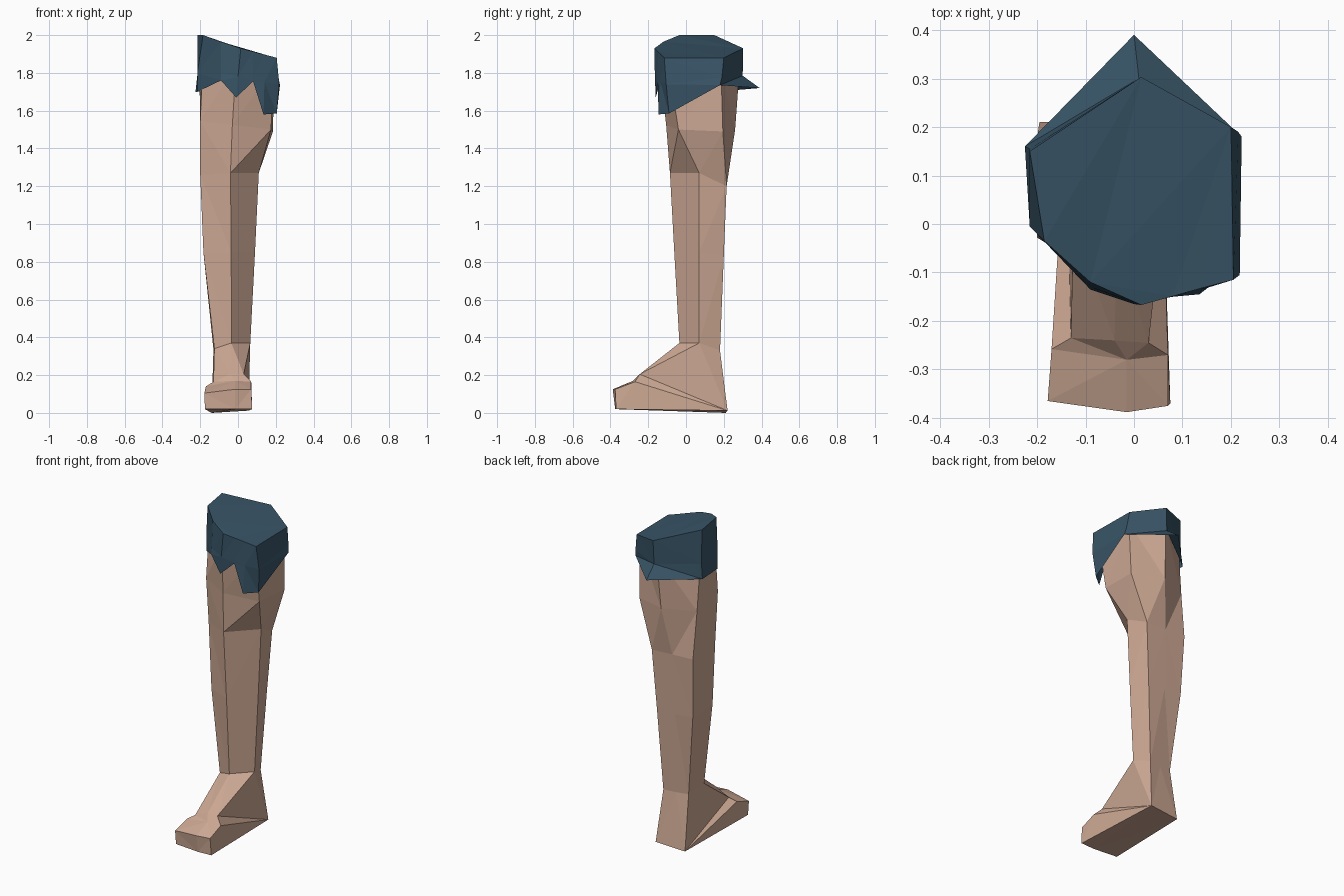
import bpy, bmesh


def material(name, rgb):
    m = bpy.data.materials.new(name)
    m.diffuse_color = (*rgb, 1)
    return m


skin = material("skin", (0.62, 0.40, 0.30))
cloth = material("dark blue cloth", (0.04, 0.09, 0.135))


def add_ring(bm, pts):
    return [bm.verts.new(p) for p in pts]


def bridge(bm, lower, upper):
    n = len(lower)
    for i in range(n):
        j = (i + 1) % n
        bm.faces.new((lower[i], lower[j], upper[j], upper[i]))


def finish(bm, name, mat):
    bmesh.ops.recalc_face_normals(bm, faces=bm.faces)
    bmesh.ops.triangulate(bm, faces=[f for f in bm.faces if len(f.verts) > 3])
    me = bpy.data.meshes.new(name)
    bm.to_mesh(me)
    bm.free()
    me.materials.append(mat)
    ob = bpy.data.objects.new(name, me)
    bpy.context.collection.objects.link(ob)
    return ob


# Leg: rings ordered shin, right, back right, back, back left, left
bm = bmesh.new()
ankle = [(-.035, -.035, .37), (.065, .07, .37), (.03, .18, .33),
         (-.05, .17, .33), (-.13, .16, .335), (-.125, 0, .34)]
calf = [(-.036, -.062, .85), (.09, .07, .85), (.06, .2, .83),
        (-.06, .197, .83), (-.182, .193, .84), (-.183, 0, .85)]
knee = [(-.04, -.085, 1.27), (.11, .07, 1.27), (.085, .215, 1.2),
        (-.055, .213, 1.205), (-.195, .21, 1.21), (-.2, -.003, 1.26)]
thigh = [(-.03, -.105, 1.525), (.175, -.04, 1.5), (.185, .195, 1.49),
         (-.01, .26, 1.5), (-.2, .177, 1.5), (-.2, -.028, 1.545)]
hip = [(-.01, -.143, 1.84), (.185, -.09, 1.82), (.192, .185, 1.82),
       (.005, .285, 1.84), (-.205, .145, 1.86), (-.185, -.02, 1.86)]
rings = [add_ring(bm, r) for r in (ankle, calf, knee, thigh, hip)]
for a, b in zip(rings, rings[1:]):
    bridge(bm, a, b)
bm.faces.new(rings[-1])

# Foot: rows of left, middle, right points from the instep down to the toe
A, B, C, F, E, D = rings[0]
instep = add_ring(bm, [(-.13, -.235, .165), (-.04, -.24, .205), (.03, -.245, .205)])
step = add_ring(bm, [(-.17, -.258, .14), (-.015, -.28, .17), (.07, -.27, .165)])
toe_top = add_ring(bm, [(-.178, -.365, .105), (-.015, -.388, .125), (.07, -.375, .125)])
toe_low = add_ring(bm, [(-.175, -.36, .02), (-.015, -.375, .02), (.075, -.37, .02)])
heel_l, heel_r = add_ring(bm, [(-.14, .21, 0), (.055, .22, .012)])
rows = [[D, A, B], instep, step, toe_top, toe_low]
for a, b in zip(rows, rows[1:]):
    for i in range(2):
        bm.faces.new((a[i], a[i + 1], b[i + 1], b[i]))
bm.faces.new([C] + [r[2] for r in rows] + [heel_r])
bm.faces.new([E] + [r[0] for r in rows] + [heel_l])
bm.faces.new((C, F, E, heel_l, heel_r))
bm.faces.new((heel_r, toe_low[2], toe_low[1], toe_low[0], heel_l))
finish(bm, "leg", skin)

# Shorts: ragged hem, flared middle and sloping waist
bm = bmesh.new()
hem = [(-.215, -.005, 1.70), (-.09, -.135, 1.76), (-.01, -.16, 1.67),
       (.08, -.15, 1.755), (.135, -.145, 1.58), (.205, -.09, 1.585),
       (.222, .18, 1.735), (0, .39, 1.72), (-.225, .16, 1.70)]
middle = [(-.215, -.005, 1.80), (-.09, -.13, 1.80), (0, -.165, 1.78),
          (.08, -.15, 1.775), (.14, -.135, 1.75), (.218, -.105, 1.74),
          (.215, .19, 1.775), (.01, .3, 1.785), (-.215, .155, 1.79)]
waist = [(-.185, -.035, 2.0), (-.09, -.12, 1.965), (.015, -.167, 1.93),
         (.08, -.149, 1.913), (.14, -.132, 1.897), (.205, -.115, 1.88),
         (.2, .2, 1.88), (.015, .303, 1.93), (-.215, .15, 2.0)]
rings = [add_ring(bm, r) for r in (hem, middle, waist)]
for a, b in zip(rings, rings[1:]):
    bridge(bm, a, b)
bm.faces.new(rings[-1])
finish(bm, "shorts", cloth)
